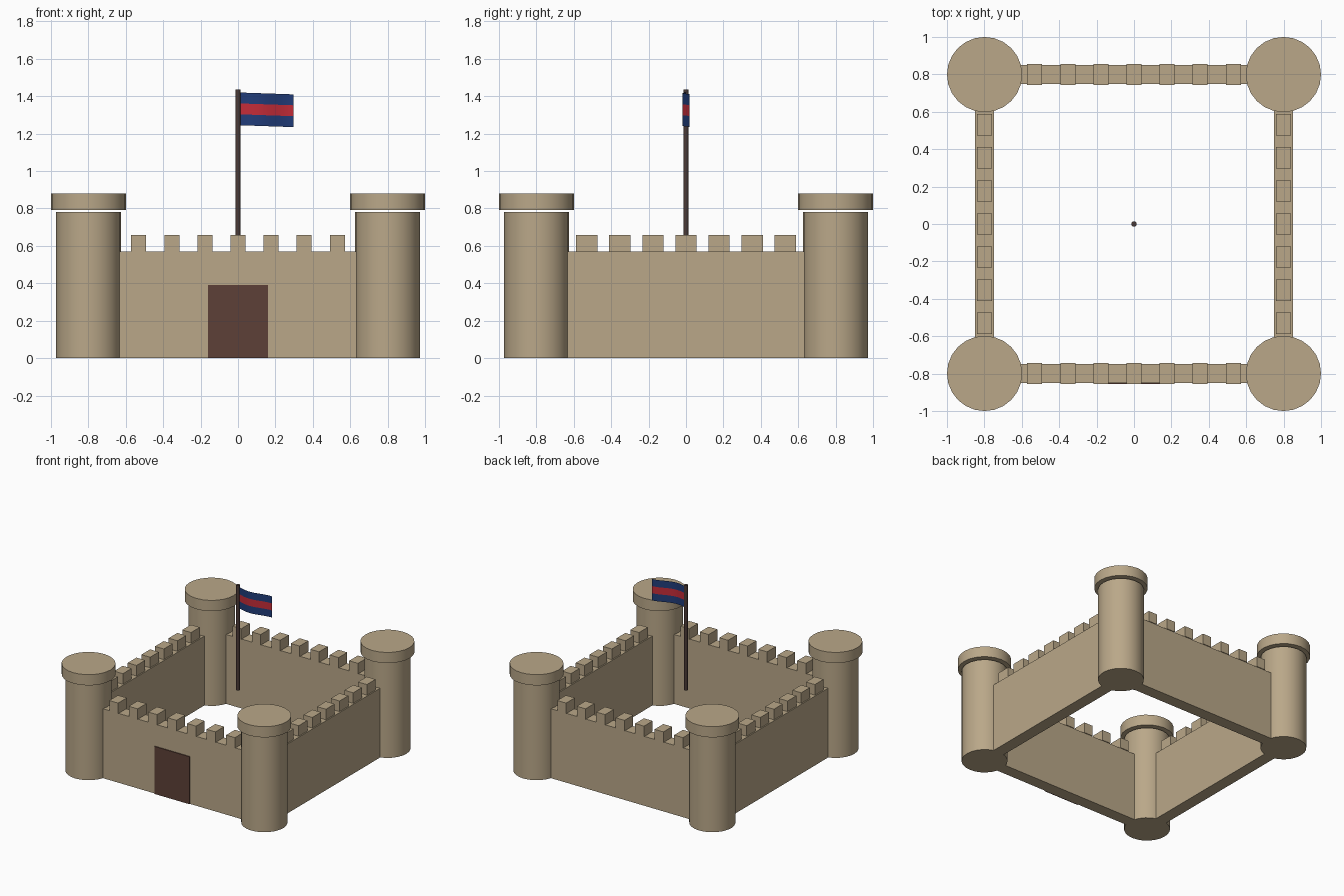
import bpy
import bmesh
import math

default = bpy.data.objects.get("Cube")
if default:
    bpy.data.objects.remove(default, do_unlink=True)


def make_material(name, rgb):
    mat = bpy.data.materials.new(name)
    mat.use_nodes = True
    mat.diffuse_color = (*rgb, 1)
    mat.node_tree.nodes["Principled BSDF"].inputs["Base Color"].default_value = (*rgb, 1)
    return mat


SAND = make_material("sandstone", (0.49, 0.39, 0.25))
DOOR = make_material("door_wood", (0.109, 0.051, 0.038))
POLE = make_material("pole_wood", (0.07, 0.042, 0.037))
RED = make_material("flag_red", (0.55, 0.025, 0.04))
BLUE = make_material("flag_blue", (0.015, 0.045, 0.19))

CORNER = 0.799      # distance of tower and wall centre lines from the middle
WALL_TOP = 0.57
WALL_THICK = 0.1


def box(name, mat, x, y, z, size):
    """Box centred on x, y with its underside at z."""
    bpy.ops.mesh.primitive_cube_add(size=1, location=(x, y, z + size[2] / 2))
    obj = bpy.context.object
    obj.name = name
    obj.scale = size
    bpy.ops.object.transform_apply(location=False, rotation=False, scale=True)
    obj.data.materials.append(mat)
    return obj


def cylinder(name, mat, x, y, z0, z1, radius, sides=24):
    bpy.ops.mesh.primitive_cylinder_add(vertices=sides, radius=radius, depth=z1 - z0,
                                        location=(x, y, (z0 + z1) / 2))
    obj = bpy.context.object
    obj.name = name
    obj.data.materials.append(mat)
    bpy.ops.object.shade_smooth_by_angle(angle=math.radians(40))
    return obj


# Corner towers with floating caps
for sx, side in ((-1, "right"), (1, "left")):
    for sy, end in ((-1, "front"), (1, "back")):
        x, y = sx * CORNER, sy * CORNER
        cylinder(f"{end}_{side}_tower", SAND, x, y, 0, 0.782, 0.173)
        cylinder(f"{end}_{side}_tower_cap", SAND, x, y, 0.792, 0.88, 0.201)

# Walls, each with a row of merlons
MERLON = (0.08, 0.113, 0.087)
PITCH = 0.177
for s, end, side in ((-1, "front", "right"), (1, "back", "left")):
    c = s * CORNER
    box(f"{end}_wall", SAND, 0, c, 0, (2 * CORNER, WALL_THICK, WALL_TOP))
    box(f"{side}_wall", SAND, c, 0, 0, (WALL_THICK, 2 * CORNER, WALL_TOP))
    for i in range(-3, 4):
        box(f"{end}_merlon", SAND, i * PITCH, c, WALL_TOP, MERLON)
        box(f"{side}_merlon", SAND, c, i * PITCH, WALL_TOP, MERLON)

# Gate door on the outside of the front wall
box("gate_door", DOOR, 0, -CORNER - WALL_THICK / 2 - 0.003, 0, (0.32, 0.009, 0.39))

# Flagpole
cylinder("flagpole", POLE, 0, 0, 0.57, 1.435, 0.014, 12)

# Waving flag sheet with three horizontal stripes
COLUMNS, STRIPES = 16, 3
bm = bmesh.new()
grid = []
for row in range(STRIPES + 1):
    line = []
    for col in range(COLUMNS + 1):
        t = col / COLUMNS
        line.append(bm.verts.new((0.01 + 0.287 * t,
                                  -0.02 * math.sin(1.5 * math.pi * t),
                                  1.245 + 0.175 * row / STRIPES - 0.01 * t)))
    grid.append(line)
for row in range(STRIPES):
    for col in range(COLUMNS):
        face = bm.faces.new((grid[row][col], grid[row][col + 1],
                             grid[row + 1][col + 1], grid[row + 1][col]))
        face.material_index = row % 2
        face.smooth = True
mesh = bpy.data.meshes.new("flag")
bm.to_mesh(mesh)
bm.free()
mesh.materials.append(BLUE)
mesh.materials.append(RED)
bpy.context.collection.objects.link(bpy.data.objects.new("flag", mesh))
